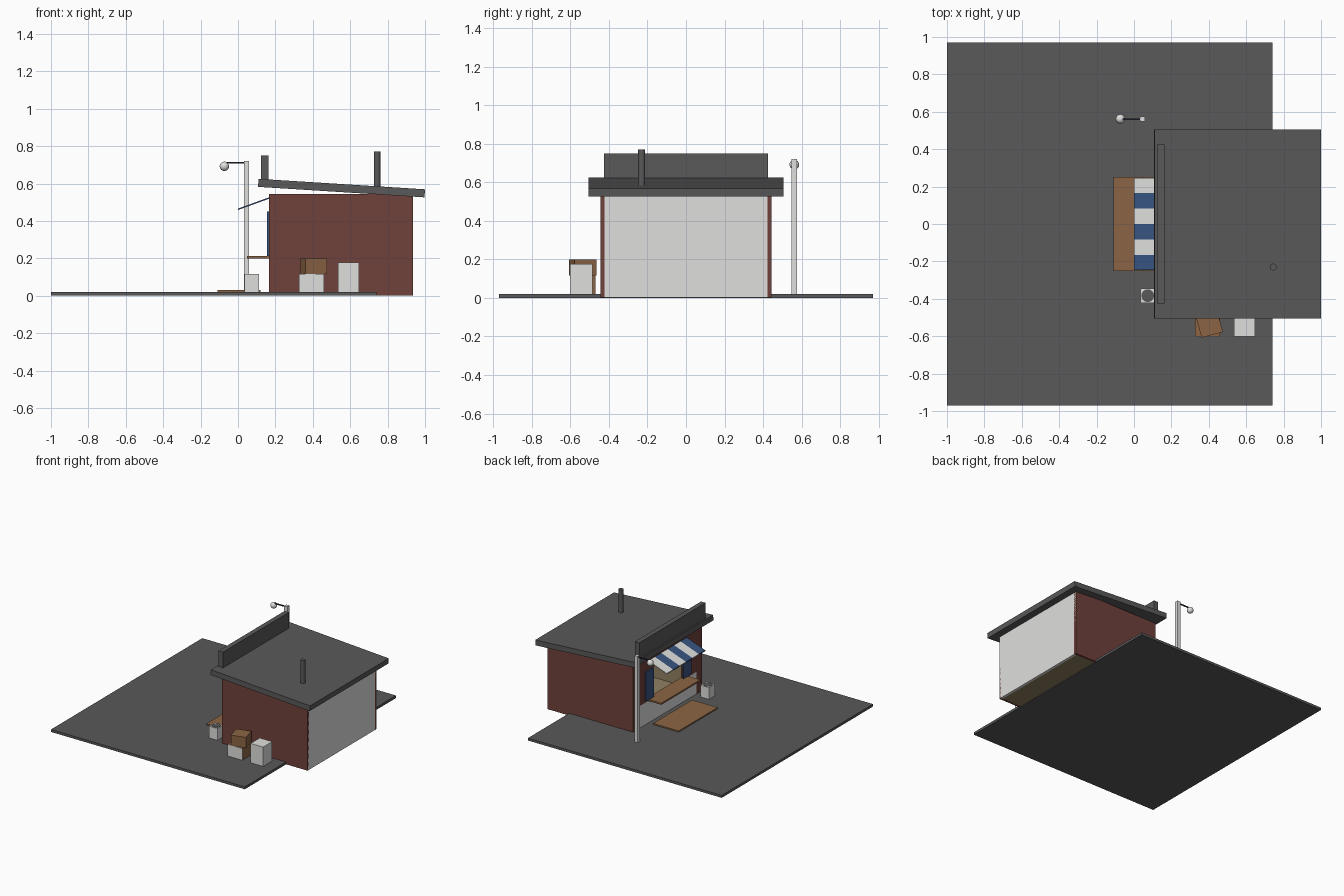
import bpy
import bmesh
from math import radians
from mathutils import Vector

old = bpy.data.objects.get("Cube")
if old:
    bpy.data.objects.remove(old, do_unlink=True)


def material(name, r, g, b):
    m = bpy.data.materials.new(name)
    m.use_nodes = True
    m.diffuse_color = (r, g, b, 1)
    m.node_tree.nodes["Principled BSDF"].inputs["Base Color"].default_value = (r, g, b, 1)
    return m


GREY = material("dark grey", 0.10, 0.10, 0.10)
WHITE = material("off white", 0.74, 0.74, 0.73)
RED = material("brick red", 0.16, 0.053, 0.043)
WOOD = material("wood brown", 0.26, 0.13, 0.058)
BLUE = material("blue", 0.04, 0.09, 0.22)
BEIGE = material("beige", 0.28, 0.22, 0.12)
NAVY = material("dark navy", 0.02, 0.022, 0.04)


def finish(name, bm, mat):
    bmesh.ops.recalc_face_normals(bm, faces=bm.faces)
    mesh = bpy.data.meshes.new(name)
    bm.to_mesh(mesh)
    bm.free()
    mesh.materials.append(mat)
    ob = bpy.data.objects.new(name, mesh)
    bpy.context.collection.objects.link(ob)
    return ob


def box(name, mat, x, y, z, turn=0):
    """Box spanning the ranges x, y and z, turned about its own upright axis."""
    bm = bmesh.new()
    bmesh.ops.create_cube(bm, size=1)
    spans = (x, y, z)
    bmesh.ops.scale(bm, vec=Vector([b - a for a, b in spans]), verts=bm.verts)
    ob = finish(name, bm, mat)
    ob.location = [(a + b) / 2 for a, b in spans]
    ob.rotation_euler.z = radians(turn)
    return ob


def prism(name, mat, profile, y0, y1):
    """Profile in x and z, extruded along y."""
    bm = bmesh.new()
    face = bm.faces.new([bm.verts.new((x, y0, z)) for x, z in profile])
    side = bmesh.ops.extrude_face_region(bm, geom=[face])
    verts = [v for v in side["geom"] if isinstance(v, bmesh.types.BMVert)]
    bmesh.ops.translate(bm, vec=(0, y1 - y0, 0), verts=verts)
    return finish(name, bm, mat)


def smooth(ob):
    bpy.ops.object.select_all(action="DESELECT")
    ob.select_set(True)
    bpy.context.view_layer.objects.active = ob
    bpy.ops.object.shade_smooth_by_angle()


def cylinder(name, mat, x, y, z, r):
    bm = bmesh.new()
    bmesh.ops.create_cone(bm, cap_ends=True, segments=24, radius1=r, radius2=r, depth=z[1] - z[0])
    ob = finish(name, bm, mat)
    ob.location = (x, y, sum(z) / 2)
    smooth(ob)
    return ob


# Ground
box("ground", GREY, (-1, 0.74), (-0.97, 0.97), (0, 0.02))

# Building shell with a serving opening on the -x side
L, R, D, TOP = 0.165, 0.935, 0.443, 0.545
T = 0.02
for side, s in (("right", -1), ("left", 1)):
    box(side + "_wall", RED, (L, R), sorted((s * D, s * (D - T))), (0.002, TOP))
    box(side + "_front_pier", RED, (L, L + T), sorted((s * 0.2, s * (D - T))), (0.2, TOP))
    box(side + "_pier_base", RED, (L, L + T), sorted((s * 0.37, s * (D - T))), (0.002, 0.2))
    box(side + "_wall_lining", BEIGE, (L + T, R - T), sorted((s * (D - T), s * (D - T - 0.006))), (0.02, TOP - T))
    box(side + "_shutter", BLUE, (0.155, L), sorted((s * 0.19, s * 0.29)), (0.213, 0.45))
box("back_wall", WHITE, (R - T, R), (-D + 0.002, D - 0.002), (0.002, TOP))
box("front_lower_panel", WHITE, (L, L + T), (-0.37, 0.37), (0.002, 0.2))
box("front_lintel", RED, (L, L + T), (-0.2, 0.2), (0.45, TOP))
box("floor", BEIGE, (L + T, R - T), (-D + T, D - T), (0.002, 0.025))
box("back_lining", BEIGE, (R - T - 0.006, R - T), (-D + T, D - T), (0.02, TOP - T))
box("ceiling", BEIGE, (L + T, R - T), (-D + T, D - T), (TOP - T, TOP - 0.002))

# Sloping roof, sign board and chimney
prism("roof", GREY, [(0.107, 0.582), (0.11, 0.625), (1.0, 0.569), (0.997, 0.526)], -0.505, 0.505)
box("sign_board", GREY, (0.122, 0.162), (-0.425, 0.425), (0.6, 0.75))
cylinder("chimney", GREY, 0.744, -0.23, (0.58, 0.77), 0.018)

# Striped awning
count, half = 6, 0.247
step = 2 * half / count
for i in range(count):
    y = -half + i * step
    prism("awning_stripe", WHITE if i % 2 else BLUE,
          [(0, 0.458), (0, 0.466), (L, 0.526), (L, 0.518)], y, y + step)

# Counter and entrance deck
box("counter", WOOD, (0.047, L + T), (-0.25, 0.25), (0.2, 0.213))
box("deck", WOOD, (-0.11, 0.12), (-0.25, 0.25), (0.02, 0.03))

# Litter bin with a dark round opening
box("bin", WHITE, (0.035, 0.112), (-0.422, -0.345), (0.02, 0.115))
cylinder("bin_opening", GREY, 0.0735, -0.3835, (0.113, 0.117), 0.034)

# Crates beside the building
box("lower_crate", WOOD, (0.325, 0.46), (-0.598, -0.47), (0.02, 0.115))
box("lower_crate_front", WHITE, (0.325, 0.46), (-0.602, -0.598), (0.02, 0.115))
box("upper_crate", WOOD, (0.344, 0.462), (-0.595, -0.477), (0.115, 0.2), 15)
box("tall_crate", WHITE, (0.535, 0.647), (-0.602, -0.485), (0.02, 0.177))

# Street lamp
box("lamp_post", WHITE, (0.032, 0.06), (0.547, 0.575), (0.02, 0.72))
box("lamp_arm", NAVY, (-0.07, 0.032), (0.557, 0.565), (0.706, 0.714))
bm = bmesh.new()
bmesh.ops.create_uvsphere(bm, u_segments=20, v_segments=12, radius=0.025)
globe = finish("lamp_globe", bm, WHITE)
globe.location = (-0.073, 0.562, 0.692)
smooth(globe)
